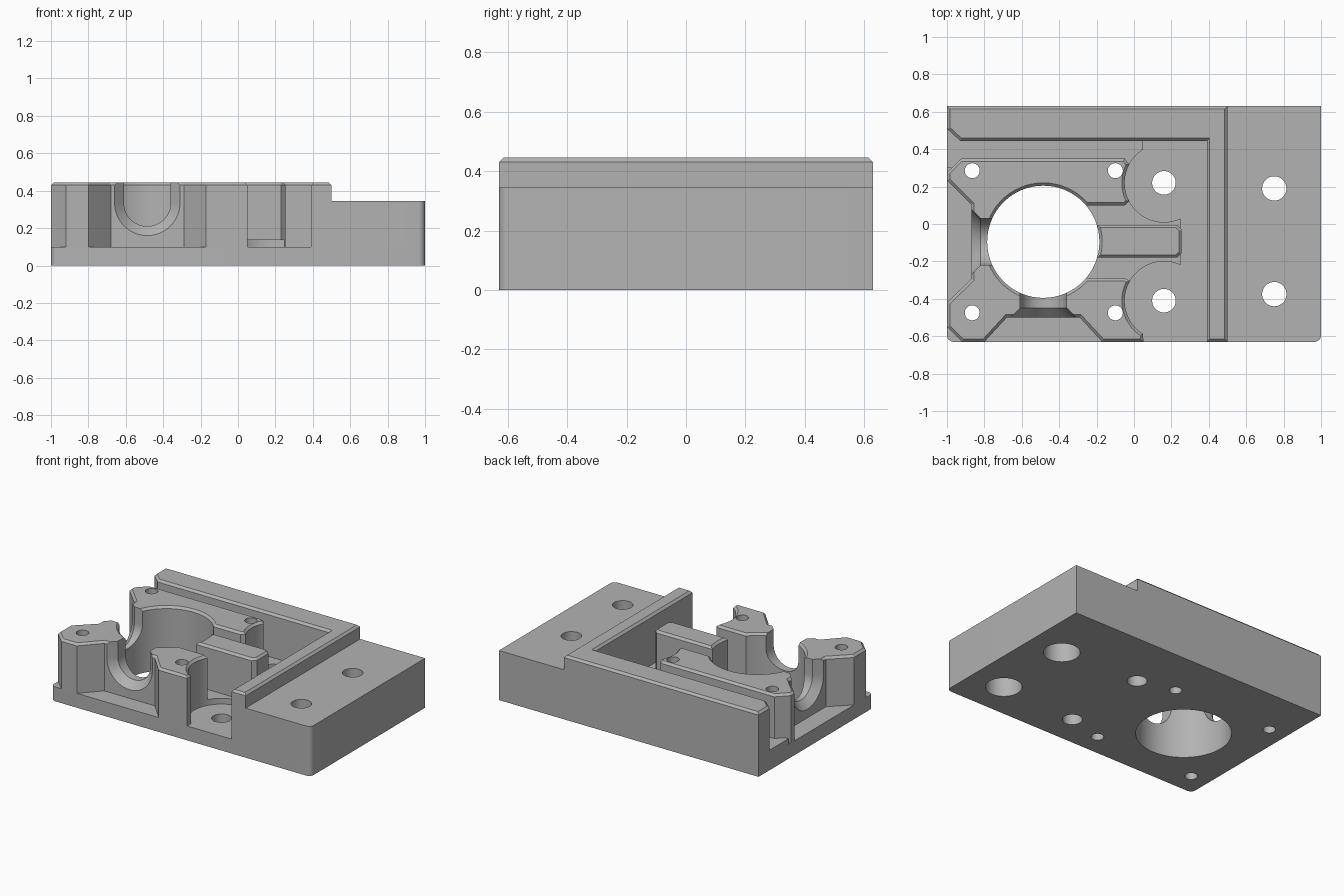
import bpy, bmesh
from math import cos, sin, radians

old = bpy.data.objects.get("Cube")
if old:
    bpy.data.objects.remove(old, do_unlink=True)

grey = bpy.data.materials.new("machined_grey")
grey.use_nodes = True
grey.diffuse_color = (0.45, 0.45, 0.45, 1)
for node in grey.node_tree.nodes:
    if node.type == "BSDF_PRINCIPLED":
        node.inputs["Base Color"].default_value = grey.diffuse_color

HALF_X, HALF_Y = 1.0, 0.63
FLOOR, STEP, SHELF, TOP = 0.10, 0.14, 0.345, 0.445
CHAMFER = 0.015
BX, BY, BORE = -0.485, -0.095, 0.30   # bore centre and radius


def arc(cx, cy, r, start, end, n=16):
    angles = [radians(start + (end - start) * i / n) for i in range(n + 1)]
    return [(cx + r * cos(a), cy + r * sin(a)) for a in angles]


def loft(name, rings):
    """Solid through matching rings of 3D points, capped at both ends."""
    bm = bmesh.new()
    loops = [[bm.verts.new(p) for p in ring] for ring in rings]
    n = len(loops[0])
    for a, b in zip(loops, loops[1:]):
        for i in range(n):
            j = (i + 1) % n
            bm.faces.new((a[i], a[j], b[j], b[i]))
    bm.faces.new(loops[0])
    bm.faces.new(loops[-1])
    bmesh.ops.recalc_face_normals(bm, faces=bm.faces[:])
    return finish(name, bm)


def finish(name, bm):
    mesh = bpy.data.meshes.new(name)
    bm.to_mesh(mesh)
    bm.free()
    mesh.materials.append(grey)
    obj = bpy.data.objects.new(name, mesh)
    bpy.context.collection.objects.link(obj)
    return obj


def prism(name, outline, z0, z1, chamfer=0):
    """Extruded outline with an optional chamfer round the top."""
    bm = bmesh.new()
    face = bm.faces.new([bm.verts.new((x, y, z0)) for x, y in outline])
    made = bmesh.ops.extrude_face_region(bm, geom=[face], use_keep_orig=True)["geom"]
    cap = next(g for g in made if isinstance(g, bmesh.types.BMFace))
    for v in cap.verts:
        v.co.z = z1 - chamfer
    bmesh.ops.recalc_face_normals(bm, faces=bm.faces[:])
    if chamfer:
        bmesh.ops.inset_region(bm, faces=[cap], thickness=chamfer, use_even_offset=True)
        for v in cap.verts:
            v.co.z = z1
    return finish(name, bm)


def round_cutter(name, x, y, steps):
    """Turned cutter from (height, radius) steps."""
    return loft(name, [[(px, py, z) for px, py in arc(x, y, r, 0, 360, 64)[:-1]]
                       for z, r in steps])


def channel_cutter(name, face, place):
    """U-shaped channel, flared where it meets the outer face."""
    rings = []
    for out, r in ((0.1, 0.125), (face - 0.05, 0.125), (face, 0.175), (face + 0.2, 0.175)):
        profile = [(-r, 0.7)] + arc(0, 0.335, r, 180, 360, 32) + [(r, 0.7)]
        rings.append([(*place(u, out), z) for u, z in profile])
    return loft(name, rings)


def cut(obj, cutters):
    bpy.context.view_layer.objects.active = obj
    for cutter in cutters:
        mod = obj.modifiers.new("cut", "BOOLEAN")
        mod.operation, mod.solver, mod.object = "DIFFERENCE", "EXACT", cutter
        bpy.ops.object.modifier_apply(modifier=mod.name)


# Base plate and raised mounting shelf, rounded at the front corners
R = 0.035
left_corner = arc(-HALF_X + R, -HALF_Y + R, R, 180, 270, 8)
right_corner = arc(HALF_X - R, -HALF_Y + R, R, 270, 360, 8)
base = prism("base_plate", left_corner + right_corner
             + [(HALF_X, HALF_Y), (-HALF_X, HALF_Y)], 0, FLOOR)
shelf = prism("mounting_shelf", [(0.5, -HALF_Y)] + right_corner
              + [(HALF_X, HALF_Y), (0.5, HALF_Y)], FLOOR, SHELF)

# L-shaped guard wall
wall = prism("guard_wall", [(-1, HALF_Y), (-1, 0.51), (-0.93, 0.445), (0.39, 0.445),
                            (0.39, -HALF_Y), (0.5, -HALF_Y), (0.5, HALF_Y)],
             FLOOR, TOP, CHAMFER)

# Raised floor, scalloped round the screw pockets
PX, PY_BACK, PY_FRONT, PR = 0.16, 0.22, -0.41, 0.21
raised = prism("raised_floor", [(-1, 0.30), (-1, 0.52), (0.05, 0.52)]
               + arc(PX, PY_BACK, PR, 122, 295, 32)
               + arc(PX, PY_FRONT, PR, 65, 150, 20)
               + [(-0.3, -0.305), (-0.3, 0.30)], FLOOR, STEP)

# Clamp body wrapped round the bore
clamp = prism("clamp_body", [(-1, 0.275), (-0.925, 0.35), (-0.05, 0.35)]
              + arc(PX, PY_BACK, PR, 152, 208)
              + [(-0.05, 0.10), (-0.3, 0.10), (-0.3, -0.29), (-0.05, -0.29)]
              + arc(PX, PY_FRONT, PR, 150, 238)
              + [(0.05, -HALF_Y), (-0.17, -HALF_Y), (-0.29, -0.5), (-0.68, -0.5),
                 (-0.8, -HALF_Y), (-0.92, -HALF_Y), (-1, -0.55), (-1, -0.42),
                 (-0.87, -0.295), (-0.87, 0.105), (-1, 0.235)], FLOOR, TOP, CHAMFER)

# Centre tongue
tongue = prism("centre_tongue", [(-0.25, -0.18), (0.23, -0.18), (0.255, -0.155),
                                 (0.255, -0.03), (0.23, -0.005), (-0.25, -0.005)],
               FLOOR, TOP, CHAMFER)

# Cutters
bore = round_cutter("bore_cutter", BX, BY,
                    [(-0.1, BORE), (TOP - CHAMFER, BORE), (TOP + 0.1, BORE + 0.1 + CHAMFER)])
pins = [round_cutter("pin_cutter", x, y, [(-0.1, 0.04), (0.6, 0.04)])
        for x in (-0.865, -0.10) for y in (0.285, -0.475)]
screws = [round_cutter("screw_cutter", PX, y, [(-0.1, 0.063), (0.6, 0.063)])
          for y in (PY_BACK, PY_FRONT)]
mounts = [round_cutter("mount_cutter", 0.75, y,
                       [(-0.1, 0.115), (0.2, 0.115), (0.2, 0.065), (0.6, 0.065)])
          for y in (0.19, -0.375)]
channels = [channel_cutter("front_channel", 0.405, lambda u, v: (BX + u, BY - v)),
            channel_cutter("left_channel", 0.385, lambda u, v: (BX - v, BY + u))]

cut(base, [bore] + pins + screws + mounts)
cut(shelf, mounts)
cut(raised, [bore] + pins)
cut(clamp, [bore] + pins + channels)
cut(tongue, [bore])

for helper in [bore] + pins + screws + mounts + channels:
    bpy.data.objects.remove(helper, do_unlink=True)

# Smooth the round surfaces, keep machined edges crisp
bpy.ops.object.select_all(action="DESELECT")
for part in (base, shelf, wall, raised, clamp, tongue):
    part.select_set(True)
    bpy.context.view_layer.objects.active = part
bpy.ops.object.shade_smooth_by_angle(angle=radians(25))
